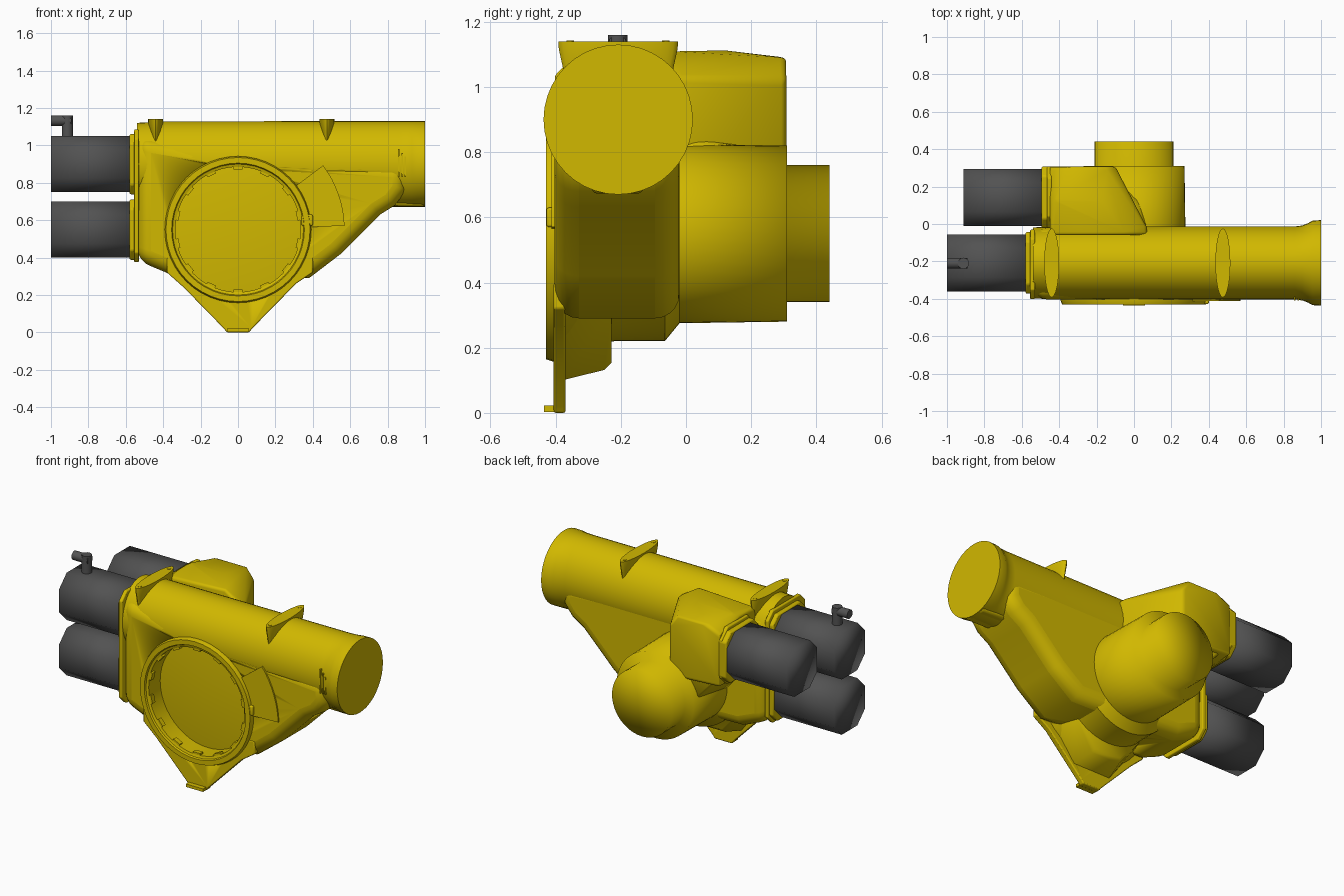
import bpy, bmesh, math
from mathutils import Vector, Matrix

if "Cube" in bpy.data.objects:
    bpy.data.objects.remove(bpy.data.objects["Cube"])


def material(name, rgb):
    m = bpy.data.materials.new(name)
    m.diffuse_color = (*rgb, 1)
    m.use_nodes = True
    m.node_tree.nodes["Principled BSDF"].inputs["Base Color"].default_value = m.diffuse_color
    return m


YELLOW = material("yellow_paint", (0.64, 0.48, 0.0))
DARK = material("dark_grey", (0.085, 0.085, 0.085))


def finish(name, bm, mat=YELLOW, bevel=0, segments=3, angle=35, cut=None, limit=30):
    bmesh.ops.recalc_face_normals(bm, faces=bm.faces)
    me = bpy.data.meshes.new(name)
    bm.to_mesh(me)
    bm.free()
    ob = bpy.data.objects.new(name, me)
    bpy.context.collection.objects.link(ob)
    me.materials.append(mat)
    if bevel:
        b = ob.modifiers.new("bevel", 'BEVEL')
        b.width, b.segments, b.limit_method = bevel, segments, 'ANGLE'
        b.angle_limit = math.radians(limit)
    if cut:
        c = ob.modifiers.new("cut", 'BOOLEAN')
        c.operation, c.object, c.solver = 'DIFFERENCE', cut, 'EXACT'
    bpy.ops.object.select_all(action='DESELECT')
    ob.select_set(True)
    bpy.context.view_layer.objects.active = ob
    bpy.ops.object.shade_smooth_by_angle(angle=math.radians(angle))
    return ob


def bridge(bm, rings):
    """Skin equal-length closed rings and cap both ends."""
    vs = [[bm.verts.new(p) for p in r] for r in rings]
    n = len(vs[0])
    for a, b in zip(vs, vs[1:]):
        for i in range(n):
            bm.faces.new((a[i], a[(i + 1) % n], b[(i + 1) % n], b[i]))
    bm.faces.new(vs[0])
    bm.faces.new(vs[-1][::-1])


def prism(name, pts, lo, hi, axis, **kw):
    """Extrude a 2D outline along an axis; the outline uses the other two axes in order."""
    def place(p, d):
        c = list(p)
        c.insert("xyz".index(axis), d)
        return c
    bm = bmesh.new()
    bridge(bm, [[place(p, d) for p in pts] for d in (lo, hi)])
    return finish(name, bm, **kw)


def box(name, x, y, z, **kw):
    return prism(name, [(x[0], y[0]), (x[1], y[0]), (x[1], y[1]), (x[0], y[1])], *z, 'z', **kw)


def lathe_y(name, prof, cx, cz, n=48, **kw):
    """Spin (radius, y) points about a line parallel to y."""
    bm = bmesh.new()
    vs = [bm.verts.new((cx + r, y, cz)) for r, y in prof]
    es = [bm.edges.new(e) for e in zip(vs, vs[1:])]
    bmesh.ops.spin(bm, geom=vs + es, cent=(cx, 0, cz), axis=(0, 1, 0),
                   angle=math.tau, steps=n, use_duplicate=False)
    bmesh.ops.remove_doubles(bm, verts=bm.verts, dist=1e-4)
    return finish(name, bm, **kw)


def hull(name, pts, **kw):
    bm = bmesh.new()
    for p in pts:
        bm.verts.new(p)
    bmesh.ops.convex_hull(bm, input=bm.verts)
    bmesh.ops.dissolve_limit(bm, angle_limit=0.01, verts=bm.verts, edges=bm.edges)
    return finish(name, bm, **kw)


def octagon(a0, a1, b0, b1, c):
    return [(a0 + c, b0), (a1 - c, b0), (a1, b0 + c), (a1, b1 - c),
            (a1 - c, b1), (a0 + c, b1), (a0, b1 - c), (a0, b0 + c)]


# Cutter for the round front opening
CZ = 0.55
cutter = lathe_y("opening_cutter", [(0, -0.6), (0.337, -0.6), (0.337, -0.295), (0, -0.295)], 0, CZ)
cutter.hide_render = True
cutter.hide_viewport = True

# Front rim with shallow conical recess, and the drum behind it
lathe_y("front_drum", [(0, -0.33), (0.335, -0.30), (0.335, -0.415), (0.35, -0.42), (0.355, -0.43),
                       (0.385, -0.43), (0.392, -0.41), (0.392, -0.375), (0.345, -0.30), (0.33, -0.22),
                       (0.33, -0.065), (0.275, -0.02), (0, -0.02)], 0, CZ)

# Rear barrel with its stepped end, softly shaded
lathe_y("rear_barrel", [(0.275, -0.03), (0.27, 0.31), (0.21, 0.31), (0.21, 0.44), (0, 0.44)], 0, CZ, angle=120)

# Main body slab joining drum, top tube and left plate
body = [(-0.54, 0.385), (-0.36, 0.31), (0.38, 0.29), (0.55, 0.42), (0.76, 0.63),
        (0.84, 0.68), (0.90, 0.76), (0.90, 0.90), (0.0, 0.95), (-0.54, 1.05)]
prism("body", body, -0.403, -0.02, 'y', bevel=0.075, segments=5, limit=50, angle=45, cut=cutter)

# Front foot plate, supporting wedge and lip
foot = [(-0.06, 0.0), (0.06, 0.0), (0.075, 0.02), (0.31, 0.26), (0.40, 0.32), (0.40, 0.4),
        (-0.38, 0.4), (-0.38, 0.32), (-0.29, 0.24), (-0.075, 0.02)]
prism("foot_plate", foot, -0.406, -0.37, 'y', bevel=0.006, segments=2, cut=cutter)
hull("foot_wedge", [(s * x, y, z) for s in (-1, 1) for x, y, z in
                    ((0.13, -0.38, 0.10), (0.10, -0.25, 0.132), (0.09, -0.228, 0.155),
                     (0.28, -0.38, 0.30), (0.24, -0.228, 0.32))], angle=70, cut=cutter)
box("foot_lip", (-0.06, 0.06), (-0.436, -0.40), (0.003, 0.022))

# Top tube with flared round end
N = 40
bm = bmesh.new()
bridge(bm, [[(x, -0.208 + ry * math.cos(t), 0.9 + rz * math.sin(t))
             for t in (math.tau * i / N for i in range(N))]
            for x, ry, rz in ((-0.54, 0.19, 0.22), (-0.40, 0.195, 0.228), (0.86, 0.195, 0.23),
                              (0.90, 0.20, 0.23), (0.93, 0.212, 0.23), (0.955, 0.226, 0.23), (1.0, 0.229, 0.23))])
finish("top_tube", bm, cut=cutter)
prism("tube_saddle", [(0.82, 0.675), (1.0, 0.672), (1.0, 0.78), (0.82, 0.77)], -0.29, -0.13, 'y', bevel=0.02)
for i in range(3):
    box("tube_rib", (0.855 + i * 0.018, 0.863 + i * 0.018), (-0.408, -0.39), (0.83, 0.98 - i * 0.02))

# Lens-shaped lifting flanges with bolts on the top tube
for x in (-0.44, 0.475):
    bm = bmesh.new()
    bridge(bm, [[(x + rx * math.sin(t), -0.208 + ry * math.cos(t), z)
                 for t in (math.tau * i / 32 for i in range(32))]
                for z, rx, ry in ((0.99, 0.012, 0.155), (1.07, 0.034, 0.172), (1.115, 0.04, 0.182), (1.14, 0.04, 0.184))])
    finish("lifting_flange", bm)
    for y in (-0.355, -0.062):
        bm = bmesh.new()
        bmesh.ops.create_cone(bm, cap_ends=True, segments=12, radius1=0.012, radius2=0.012, depth=0.02,
                              matrix=Matrix.Translation((x, y, 1.132)))
        finish("flange_bolt", bm)

# Rear upper housing and the neck blending it into the drum
hull("rear_housing", [(-0.45, -0.06, 0.70), (-0.45, 0.308, 0.72), (-0.10, 0.308, 0.70), (0.07, -0.02, 0.70),
                      (0.07, -0.06, 0.70), (0.07, -0.02, 1.03), (0.07, -0.06, 1.03), (-0.10, 0.308, 1.02),
                      (-0.15, 0.306, 1.09), (-0.36, 0.306, 1.09), (-0.45, 0.305, 1.05), (-0.05, -0.06, 1.11),
                      (-0.17, 0.12, 1.112), (-0.42, 0.12, 1.112), (-0.45, 0.10, 1.09), (-0.45, -0.06, 1.09)],
     bevel=0.02, angle=120)
hull("housing_neck", [(-0.43, -0.04, 0.72), (-0.43, 0.29, 0.76), (-0.15, 0.29, 0.80), (0.05, -0.04, 0.85),
                      (-0.43, -0.04, 0.85), (-0.43, 0.29, 0.85), (-0.26, -0.04, 0.53), (-0.26, 0.26, 0.58),
                      (0.0, 0.26, 0.80), (0.1, -0.04, 0.78)], bevel=0.02, angle=120)

# Left mounting plate
prism("left_plate", octagon(-0.402, -0.03, 0.375, 1.085, 0.05), -0.555, -0.53, 'x', bevel=0.006)

# Motors: flange collar and grey casing, three alike
for x0, x1, xb, y0, y1, z0 in ((-1.0, -0.58, -0.545, -0.36, -0.055, 0.75),
                               (-1.0, -0.58, -0.545, -0.36, -0.055, 0.40),
                               (-0.912, -0.495, -0.44, -0.01, 0.295, 0.75)):
    prism("motor_collar", octagon(y0 - 0.012, y1 + 0.012, z0 - 0.012, z0 + 0.31, 0.05),
          x1, xb, 'x', bevel=0.008, segments=2)
    prism("motor_casing", octagon(y0, y1, z0, z0 + 0.30, 0.075), x0, x1 + 0.02, 'x', mat=DARK, angle=120)
prism("rear_collar_rim", octagon(-0.02, 0.305, 0.72, 1.08, 0.06), -0.465, -0.44, 'x', bevel=0.006)

# Elbow pipe on the upper motor
for name, c, d, r, rot in (("pipe_riser", (-0.912, -0.21, 1.095), 0.13, 0.03, Matrix.Identity(4)),
                           ("pipe_outlet", (-0.945, -0.21, 1.132), 0.11, 0.028, Matrix.Rotation(math.pi / 2, 4, 'Y'))):
    bm = bmesh.new()
    bmesh.ops.create_cone(bm, cap_ends=True, segments=12, radius1=r, radius2=r, depth=d,
                          matrix=Matrix.Translation(c) @ rot)
    finish(name, bm, mat=DARK)

# Curved side panel beside the opening
arc = [math.radians(2 + 35 * i / 8) for i in range(9)]
panel = [(0.57 * math.cos(t), CZ + 0.57 * math.sin(t)) for t in arc] + \
        [(0.385 * math.cos(t), CZ + 0.385 * math.sin(t)) for t in reversed(arc)]
prism("side_panel", panel, -0.412, -0.39, 'y')

# Clips around the inside of the rim, and a latch on its right
for i in range(14):
    t = math.tau * (i + 0.5) / 14
    bm = bmesh.new()
    bmesh.ops.create_cube(bm, size=1, matrix=Matrix.Translation((0.333 * math.cos(t), -0.40, CZ + 0.333 * math.sin(t)))
                          @ Matrix.Rotation(-t, 4, 'Y') @ Matrix.Diagonal((0.022, 0.03, 0.05, 1)))
    finish("rim_clip", bm)
box("rim_latch", (0.34, 0.40), (-0.428, -0.39), (0.57, 0.63), bevel=0.008)
